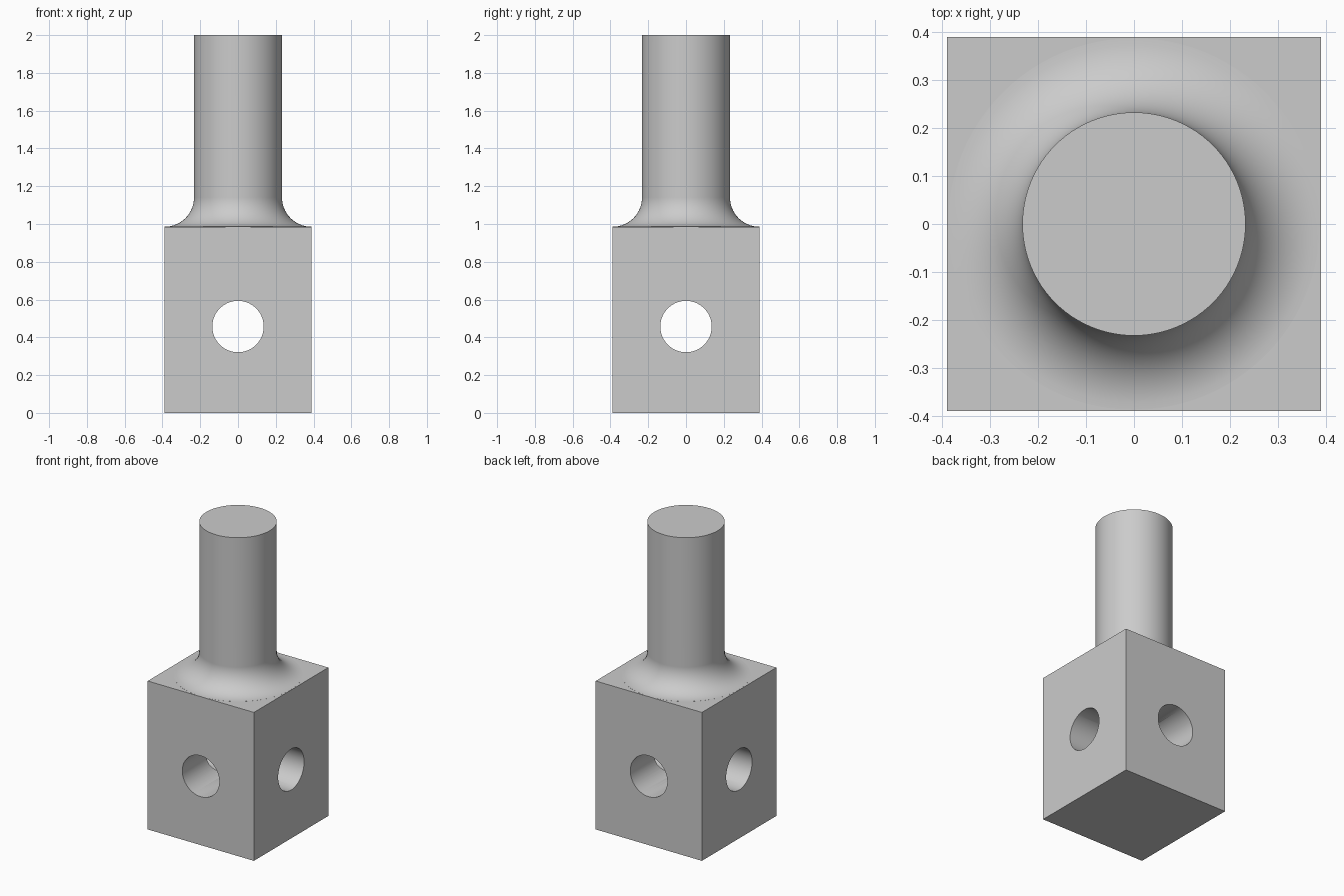
import bpy
import bmesh
from math import cos, sin, pi
from mathutils import Matrix, Vector

cube = bpy.data.objects.get("Cube")
if cube:
    bpy.data.objects.remove(cube, do_unlink=True)

HALF, BLOCK_TOP, HEIGHT = 0.39, 0.985, 2.0
SHAFT_R, FILLET_R = 0.233, 0.155
HOLE_R, HOLE_Z = 0.136, 0.457
SEGMENTS = 96

steel = bpy.data.materials.new("grey steel")
steel.use_nodes = True
colour = (0.6, 0.6, 0.6, 1)
steel.diffuse_color = colour
steel.node_tree.nodes["Principled BSDF"].inputs["Base Color"].default_value = colour


def add_object(name, bm):
    bmesh.ops.recalc_face_normals(bm, faces=bm.faces)
    mesh = bpy.data.meshes.new(name)
    bm.to_mesh(mesh)
    bm.free()
    mesh.materials.append(steel)
    obj = bpy.data.objects.new(name, mesh)
    bpy.context.collection.objects.link(obj)
    return obj


def cut_or_join(target, other, operation):
    mod = target.modifiers.new(operation.lower(), 'BOOLEAN')
    mod.operation, mod.solver, mod.object = operation, 'EXACT', other
    bpy.context.view_layer.objects.active = target
    bpy.ops.object.modifier_apply(modifier=mod.name)
    bpy.data.objects.remove(other, do_unlink=True)


# Square block
bm = bmesh.new()
bmesh.ops.create_cube(bm, size=1, matrix=Matrix.Translation((0, 0, BLOCK_TOP / 2))
                      @ Matrix.Diagonal((2 * HALF, 2 * HALF, BLOCK_TOP, 1)))
block = add_object("block_with_shaft", bm)

# Round shaft with a concave flare, spun from its profile
flare_r = SHAFT_R + FILLET_R
profile = [(0, 0.8), (flare_r, 0.8)]
for i in range(17):
    a = pi / 2 * i / 16
    profile.append((flare_r - FILLET_R * sin(a),
                    BLOCK_TOP + FILLET_R * (1 - cos(a)) + 0.0005))
profile += [(SHAFT_R, HEIGHT), (0, HEIGHT)]
bm = bmesh.new()
verts = [bm.verts.new((r, 0, z)) for r, z in profile]
edges = [bm.edges.new(pair) for pair in zip(verts, verts[1:])]
bmesh.ops.spin(bm, geom=verts + edges, cent=(0, 0, 0), axis=(0, 0, 1),
               angle=2 * pi, steps=SEGMENTS)
bmesh.ops.remove_doubles(bm, verts=bm.verts, dist=0.0001)
bmesh.ops.dissolve_limit(bm, angle_limit=0.001, verts=bm.verts,
                         edges=[e for e in bm.edges
                                if any(v.co.xy.length < 0.001 for v in e.verts)])
cut_or_join(block, add_object("shaft", bm), 'UNION')

# Crossing through holes
for axis in (Vector((1, 0, 0)), Vector((0, 1, 0))):
    bm = bmesh.new()
    turn = axis.to_track_quat('Z', 'Y').to_matrix().to_4x4()
    bmesh.ops.create_cone(bm, cap_ends=True, segments=SEGMENTS, radius1=HOLE_R,
                          radius2=HOLE_R, depth=1,
                          matrix=Matrix.Translation((0, 0, HOLE_Z)) @ turn)
    cutter = add_object("hole_cutter", bm)
    cutter.hide_render = True
    cut_or_join(block, cutter, 'DIFFERENCE')

# Smooth curves, crisp edges
for obj in bpy.context.selected_objects:
    obj.select_set(False)
block.select_set(True)
bpy.context.view_layer.objects.active = block
bpy.ops.object.shade_smooth_by_angle(angle=pi / 6)
weighted = block.modifiers.new("weighted normals", 'WEIGHTED_NORMAL')
weighted.keep_sharp = True
